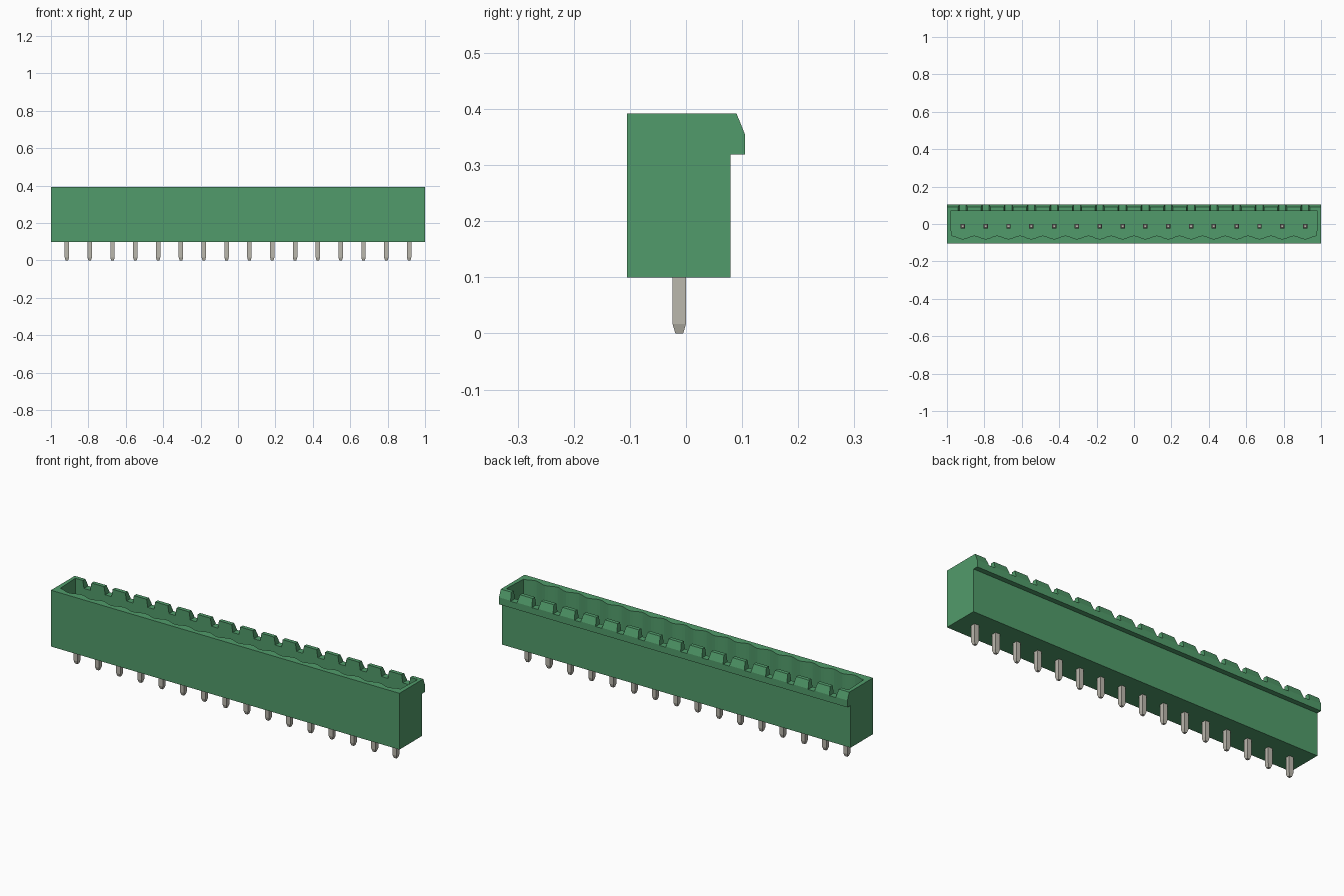
import bpy, bmesh, math
from mathutils import Vector

cube = bpy.data.objects.get("Cube")
if cube:
    bpy.data.objects.remove(cube, do_unlink=True)

COUNT, PITCH = 16, 0.122
PIN_X = [(i - (COUNT - 1) / 2) * PITCH for i in range(COUNT)]
PIN_Y = -0.012


def material(name, rgb):
    m = bpy.data.materials.new(name)
    m.use_nodes = True
    m.diffuse_color = (*rgb, 1)
    m.node_tree.nodes["Principled BSDF"].inputs["Base Color"].default_value = (*rgb, 1)
    return m


green = material("green plastic", (0.083, 0.33, 0.145))
metal = material("tinned metal", (0.50, 0.48, 0.42))


def make_object(name, bm, mat):
    bmesh.ops.recalc_face_normals(bm, faces=bm.faces)
    me = bpy.data.meshes.new(name)
    bm.to_mesh(me)
    bm.free()
    me.materials.append(mat)
    ob = bpy.data.objects.new(name, me)
    bpy.context.collection.objects.link(ob)
    return ob


def extrude(bm, points, offset):
    """Closed prism from a loop of 3D points."""
    face = bm.faces.new([bm.verts.new(p) for p in points])
    new = bmesh.ops.extrude_face_region(bm, geom=[face])["geom"]
    bmesh.ops.translate(bm, vec=Vector(offset),
                        verts=[v for v in new if isinstance(v, bmesh.types.BMVert)])


def cut(target, cutter):
    mod = target.modifiers.new("cut", "BOOLEAN")
    mod.operation, mod.solver, mod.object = "DIFFERENCE", "EXACT", cutter
    bpy.context.view_layer.objects.active = target
    bpy.ops.object.modifier_apply(modifier=mod.name)
    bpy.data.objects.remove(cutter, do_unlink=True)


# Housing: side profile with the chamfered latch lip, extruded along x
profile = [(-0.105, 0.10), (0.079, 0.10), (0.079, 0.319), (0.105, 0.319),
           (0.105, 0.355), (0.090, 0.392), (-0.105, 0.392)]
bm = bmesh.new()
extrude(bm, [(-1, y, z) for y, z in profile], (2, 0, 0))
housing = make_object("housing", bm, green)

# Cavity: open top, scalloped along the front wall (deepest at each pin)
STEPS = 8
loop = [(0.982, 0.070), (-0.982, 0.070)]
for i in range(COUNT * STEPS + 1):
    x = (i / STEPS - COUNT / 2) * PITCH
    x_clamped = max(-0.982, min(0.982, x))
    loop.append((x_clamped, -0.071 + 0.009 * math.cos(2 * math.pi * i / STEPS)))
bm = bmesh.new()
extrude(bm, [(x, y, 0.17) for x, y in loop], (0, 0, 0.3))
cut(housing, make_object("cavity_cutter", bm, green))

# Tapered notches in the back wall and lip, one behind each pin
bm = bmesh.new()
for px in PIN_X:
    notch = [(-0.018, 0.352), (0.018, 0.352), (0.026, 0.40), (-0.026, 0.40)]
    extrude(bm, [(px + x, 0.05, z) for x, z in notch], (0, 0.1, 0))
cut(housing, make_object("notch_cutter", bm, green))

# Square contact pins with tapered tips at both ends
for i, px in enumerate(PIN_X):
    bm = bmesh.new()
    rings = []
    for z, h in ((0, 0.007), (0.017, 0.012), (0.315, 0.012), (0.33, 0.007)):
        rings.append([bm.verts.new((px + sx * h, PIN_Y + sy * h, z))
                      for sx, sy in ((-1, -1), (1, -1), (1, 1), (-1, 1))])
    for a, b in zip(rings, rings[1:]):
        for k in range(4):
            n = (k + 1) % 4
            bm.faces.new((a[k], a[n], b[n], b[k]))
    bm.faces.new(rings[0])
    bm.faces.new(rings[-1])
    make_object(f"contact_pin_{i + 1:02d}", bm, metal)
